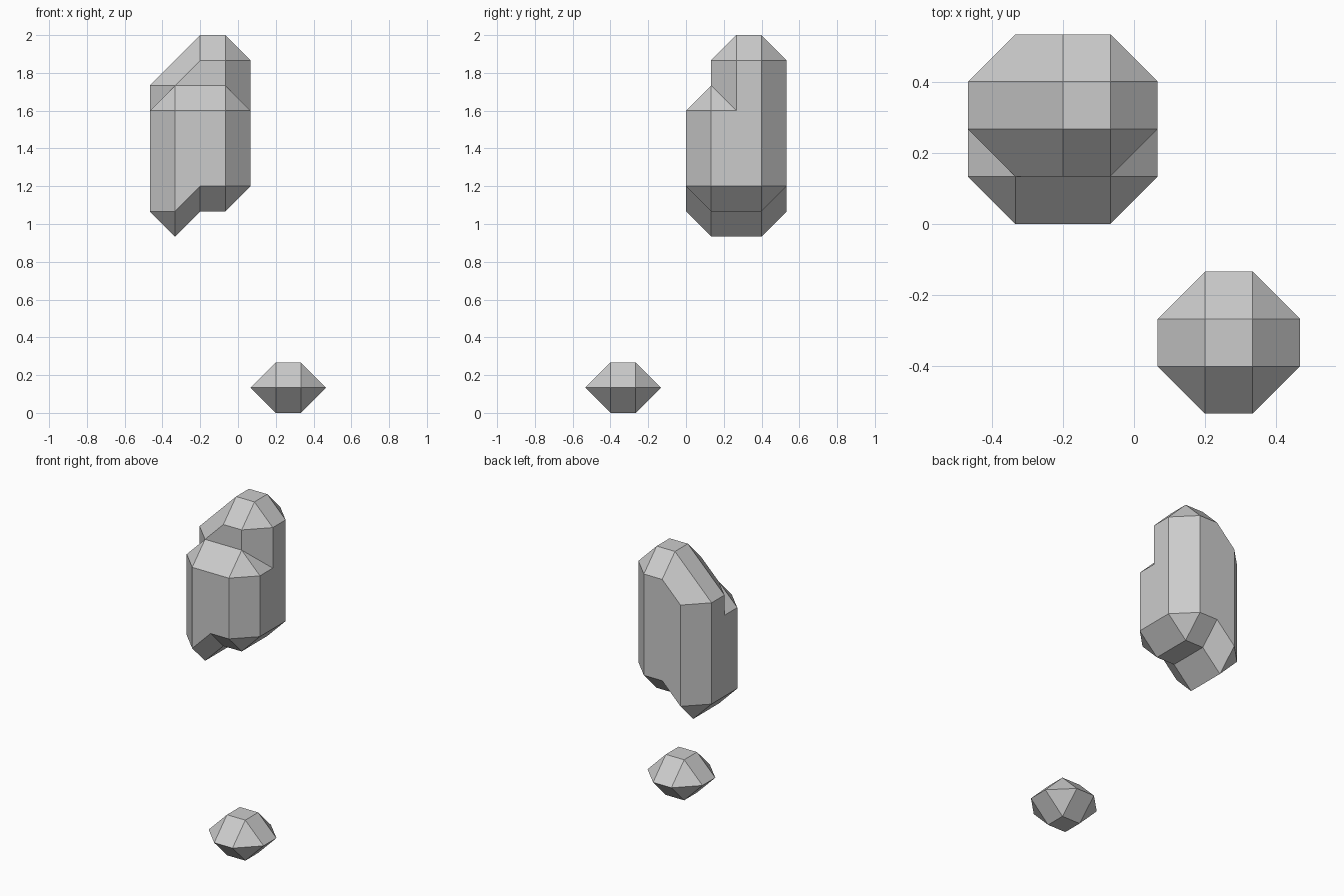
import bpy, bmesh
from mathutils import Vector

if "Cube" in bpy.data.objects:
    bpy.data.objects.remove(bpy.data.objects["Cube"])

U = 2 / 15                      # grid step of the faceted shapes
ORIGIN = Vector((-3.5, 0, 0))   # in grid steps
AXES = [Vector(v) for v in ((1, 0, 0), (-1, 0, 0), (0, 1, 0),
                            (0, -1, 0), (0, 0, 1), (0, 0, -1))]


def faceted(name, profile, y0, y1):
    """Extrude an x-z core profile from y0 to y1, then bevel it outward by one
    step: the hull of an octahedron placed on every core corner."""
    points = {tuple(Vector((x, y, z)) + a)
              for x, z in profile for y in (y0, y1) for a in AXES}
    bm = bmesh.new()
    for p in sorted(points):
        bm.verts.new((Vector(p) + ORIGIN) * U)
    res = bmesh.ops.convex_hull(bm, input=bm.verts[:])
    junk = {g for g in res["geom_interior"] + res["geom_unused"]
            if isinstance(g, bmesh.types.BMVert)}
    bmesh.ops.delete(bm, geom=list(junk), context='VERTS')
    bmesh.ops.dissolve_limit(bm, angle_limit=0.01, verts=bm.verts[:], edges=bm.edges[:])
    bmesh.ops.recalc_face_normals(bm, faces=bm.faces[:])
    mesh = bpy.data.meshes.new(name)
    bm.to_mesh(mesh)
    bm.free()
    obj = bpy.data.objects.new(name, mesh)
    bpy.context.collection.objects.link(obj)
    return obj


# Small stone on the ground
faceted("small_stone", [(5, 1), (6, 1)], -3, -2)

# Tall floating stone: back column, lower front block and pointed foot
tall = faceted("tall_stone", [(1, 9), (3, 9), (3, 14), (2, 14), (1, 13)], 2, 3)
extras = [
    faceted("front_block", [(1, 9), (3, 9), (3, 12), (1, 12)], 1, 3),
    faceted("pointed_foot", [(1, 8), (2, 9), (2, 12), (1, 12)], 1, 3),
]
for part in extras:
    mod = tall.modifiers.new("join_" + part.name, 'BOOLEAN')
    mod.operation = 'UNION'
    mod.solver = 'EXACT'
    mod.object = part
    part.hide_render = True
    part.hide_viewport = True
